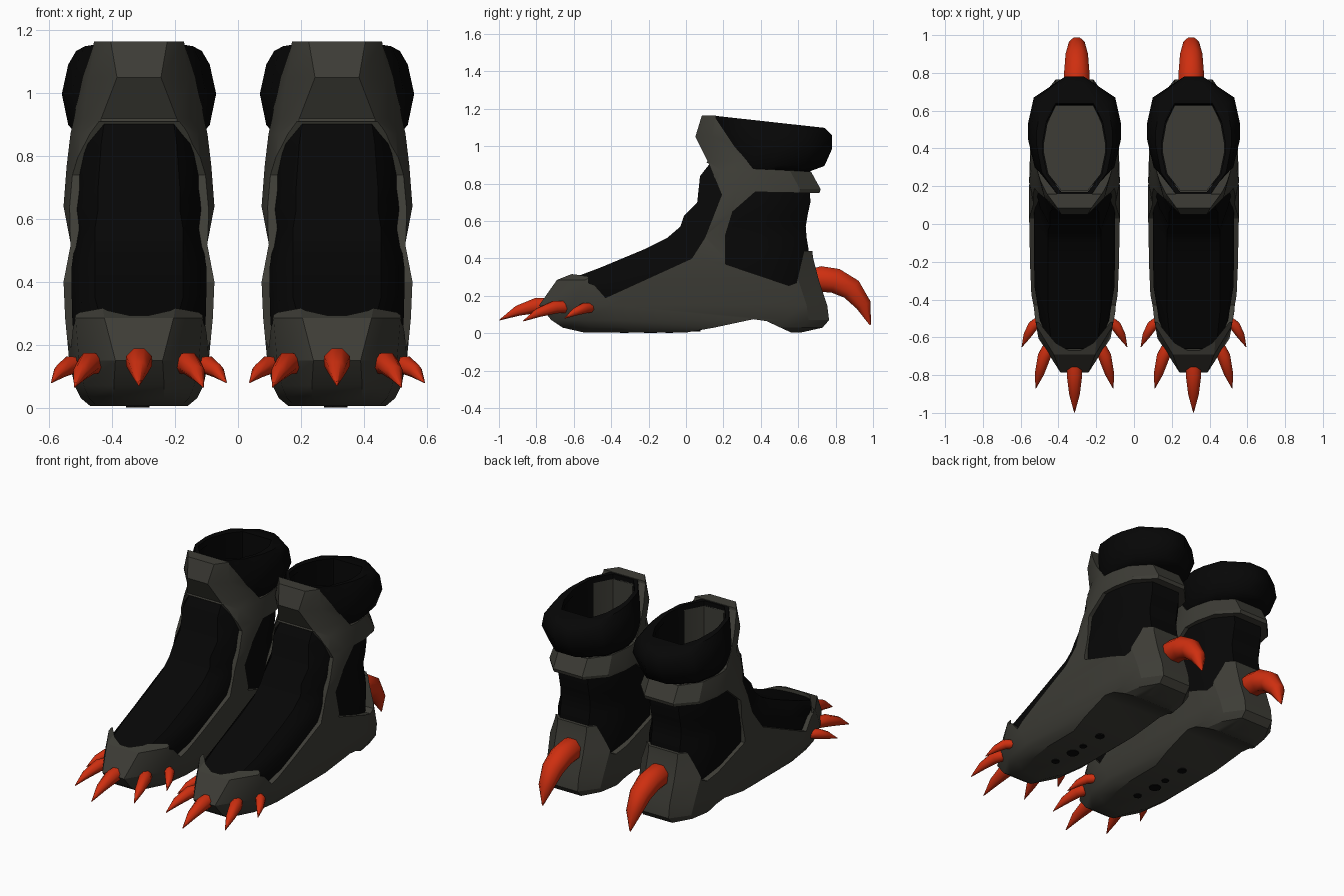
import bpy, bmesh, math
from mathutils import Vector

if "Cube" in bpy.data.objects:
    bpy.data.objects.remove(bpy.data.objects["Cube"])


def material(name, rgb):
    m = bpy.data.materials.new(name)
    m.diffuse_color = (*rgb, 1)
    m.use_nodes = True
    m.node_tree.nodes["Principled BSDF"].inputs["Base Color"].default_value = m.diffuse_color
    return m


GREY = material("olive_grey", (0.047, 0.046, 0.037))
BLACK = material("black", (0.002, 0.002, 0.002))
RED = material("claw_red", (0.62, 0.028, 0.005))


def make(name, bm, mat):
    bmesh.ops.recalc_face_normals(bm, faces=bm.faces)
    me = bpy.data.meshes.new(name)
    bm.to_mesh(me)
    bm.free()
    ob = bpy.data.objects.new(name, me)
    bpy.context.collection.objects.link(ob)
    me.materials.append(mat)
    return ob


def skin(bm, rings, caps=(True, True)):
    loops = [[bm.verts.new(p) for p in r] for r in rings]
    n = len(loops[0])
    for a, b in zip(loops, loops[1:]):
        for i in range(n):
            bm.faces.new((a[i], a[(i + 1) % n], b[(i + 1) % n], b[i]))
    if caps[0]:
        bm.faces.new(loops[0][::-1])
    if caps[1]:
        bm.faces.new(loops[-1])


def section(z, front, back, w, wf, c, tilt=0.0, cb=0.11, wb=0.10):
    """Chamfered horizontal foot outline, symmetric in x."""
    d = back - front
    c, cb = min(c, .2 * d), min(cb, .2 * d)
    half = [(wf, front), (w * 0.86, front + c), (w, front + 2.2 * c),
            (w, back - 2.2 * cb), (w * 0.88, back - cb), (min(wb, w * .6), back)]
    pts = half + [(-x, y) for x, y in reversed(half)]
    return [(x, y, z + tilt * (y - 0.45)) for x, y in pts]


def loft(name, specs, mat, caps=(True, True)):
    bm = bmesh.new()
    skin(bm, [section(*s) for s in specs], caps)
    return make(name, bm, mat)


def side_prism(name, profile, slices=((-.5, 0), (.5, 0)), moved=0):
    """Side profile extruded along x; its first points can shift in y per slice."""
    bm = bmesh.new()
    skin(bm, [[(x, y + (dy if i < moved else 0), z) for i, (y, z) in enumerate(profile)]
              for x, dy in slices])
    ob = make(name, bm, GREY)
    ob.hide_render = True
    return ob


def cut(ob, cutters):
    bpy.context.view_layer.objects.active = ob
    for c in cutters:
        m = ob.modifiers.new("cut", 'BOOLEAN')
        m.operation, m.solver, m.object = 'DIFFERENCE', 'EXACT', c
        bpy.ops.object.modifier_apply(modifier=m.name)


def claw(name, path, radii, sides=8):
    """Tapered, bent claw swept along a path."""
    pts = [Vector(p) for p in path]
    rings = []
    for i, p in enumerate(pts):
        t = (pts[min(i + 1, len(pts) - 1)] - pts[max(i - 1, 0)]).normalized()
        u = t.cross(Vector((0, 0, 1))).normalized()
        v = u.cross(t)
        rings.append([p + radii[i] * (math.cos(a) * u + math.sin(a) * v)
                      for a in (2 * math.pi * (k + .5) / sides for k in range(sides))])
    bm = bmesh.new()
    skin(bm, rings)
    return make(name, bm, RED)


# Outer shell: z, front, back, half width, flat front half width, chamfer
shell = loft("shell", [
    (0.005, -.55, .62, .155, .07, .15),
    (0.03, -.66, .73, .185, .08, .15),
    (0.07, -.72, .765, .205, .08, .16),
    (0.15, -.785, .755, .222, .075, .18),
    (0.285, -.69, .71, .235, .11, .15),
    (0.40, -.40, .68, .24, .13, .12),
    (0.52, -.12, .665, .217, .13, .10),
    (0.64, 0.0, .68, .24, .13, .10),
    (0.77, .06, .72, .23, .13, .10),
    (0.87, .09, .665, .218, .13, .10),
    (0.92, .115, .65, .207, .12, .09),
    (1.05, .05, .65, .185, .07, .09),
    (1.165, .085, .60, .165, .09, .07)], GREY)

# Soft inner boot seen through the shell openings
inner = loft("inner_boot", [
    (0.10, -.64, .62, .18, .09, .16),
    (0.20, -.665, .64, .205, .10, .16),
    (0.275, -.66, .655, .212, .12, .15),
    (0.35, -.46, .655, .214, .14, .13),
    (0.45, -.22, .655, .214, .14, .11),
    (0.51, -.10, .645, .205, .14, .10),
    (0.57, -.03, .64, .206, .14, .10),
    (0.63, -.01, .65, .213, .13, .10),
    (0.70, .06, .665, .212, .13, .09),
    (0.84, .075, .66, .20, .12, .09),
    (0.91, .13, .63, .185, .11, .09)], BLACK)

# Padded ankle collar
collar = loft("collar", [
    (0.865, .20, .66, .195, .08, .14, 0, .11, .08),
    (0.90, .19, .74, .225, .08, .14, -.02, .11, .07),
    (1.00, .18, .78, .245, .08, .14, -.05, .11, .05),
    (1.09, .16, .78, .225, .08, .13, -.09, .11, .05),
    (1.13, .155, .74, .20, .09, .12, -.11, .11, .05)], BLACK)

# Cutters: instep opening with rounded toe edge, windows, collar line, arch, cavity
instep = side_prism("instep_cutter", [
    (-.67, .8), (-.67, .268), (-.64, .258), (-.43, .19), (.03, .40), (.10, .51),
    (.19, .74), (.12, .91), (.0, .92), (-.3, .92)],
    ((-.5, .15), (-.19, .15), (-.10, .04), (-.03, 0), (.03, 0), (.10, .04), (.19, .15), (.5, .15)), 3)
window = side_prism("window_cutter", [
    (.21, .37), (.21, .52), (.25, .65), (.37, .755), (.9, .745), (.9, .44),
    (.63, .44), (.59, .27), (.55, .255)])
upper = side_prism("upper_cutter", [
    (.15, 1.3), (.16, 1.15), (.26, 1.0), (.36, .88), (.65, .865), (1, .86), (1, 1.3)])
arch = side_prism("arch_cutter", [
    (-.02, -.1), (-.02, .0), (.15, .03), (.36, .075), (.43, .065), (.57, .0), (.57, -.1)])
cavity = loft("cavity_cutter", [
    (0.5, .17, .63, .168, .07, .11), (1.3, .17, .64, .168, .07, .11)], GREY)
cavity.hide_render = True

cut(shell, [instep, window, upper, arch, cavity])
cut(inner, [cavity])
cut(collar, [cavity])
for c in (instep, window, upper, arch, cavity):
    bpy.data.objects.remove(c)

# Lining inside the ankle opening, black where the collar surrounds it
lining = loft("lining", [
    (0.515, .175, .625, .163, .068, .11),
    (0.88, .175, .63, .163, .068, .11),
    (1.10, .175, .635, .163, .068, .11, -.11)], GREY, (True, False))
lining.data.flip_normals()
lining.data.materials.append(BLACK)
for f in lining.data.polygons:
    if f.center.z > .9 and f.center.y > .28:
        f.material_index = 1

greys, blacks, claws = [shell, lining], [inner, collar], []

# Toe claws
claws.append(claw("middle_toe_claw", [(0, -.72, .15), (0, -.80, .148), (0, -.90, .12), (0, -.998, .07)],
                  [.042, .044, .030, .002]))
for s, side in ((-1, "left"), (1, "right")):
    claws.append(claw(side + "_toe_claw",
                      [(s * .135, -.65, .14), (s * .16, -.70, .14), (s * .185, -.79, .11), (s * .205, -.87, .065)],
                      [.034, .037, .026, .002]))
    claws.append(claw(side + "_outer_claw",
                      [(s * .185, -.51, .135), (s * .22, -.54, .135), (s * .25, -.59, .115), (s * .278, -.65, .08)],
                      [.026, .030, .022, .002]))

# Large hooked heel claw
heel_claw = claw("heel_claw",
                 [(0, .66, .285), (0, .72, .29), (0, .80, .28), (0, .885, .235), (0, .95, .15), (0, .985, .045)],
                 [.06, .074, .072, .064, .045, .004])
claws.append(heel_claw)

# Dark studs along the sole
for i, (x, y, r, z) in enumerate([(.01, -.33, .024, 0), (-.005, -.19, .036, 0),
                                  (.0, -.09, .022, 0), (-.01, .05, .028, .008)]):
    bm = bmesh.new()
    skin(bm, [[(x + r * math.cos(k * math.pi / 5), y + r * math.sin(k * math.pi / 5), h)
               for k in range(10)] for h in (z, z + .009)])
    blacks.append(make("sole_stud_%d" % (i + 1), bm, BLACK))

# Smooth shading with crisp edges, then the second boot of the pair
for group, angle in ((greys, 28), (blacks, 45), (claws, 50)):
    bpy.ops.object.select_all(action='DESELECT')
    for p in group:
        p.select_set(True)
    bpy.context.view_layer.objects.active = group[0]
    bpy.ops.object.shade_smooth_by_angle(angle=math.radians(angle))
for p in greys + blacks + claws:
    twin = p.copy()
    bpy.context.collection.objects.link(twin)
    base, offset = p.name, (.303 if p is heel_claw else .315)
    p.name, twin.name = "left_boot_" + base, "right_boot_" + base
    p.location.x, twin.location.x = -offset, offset
